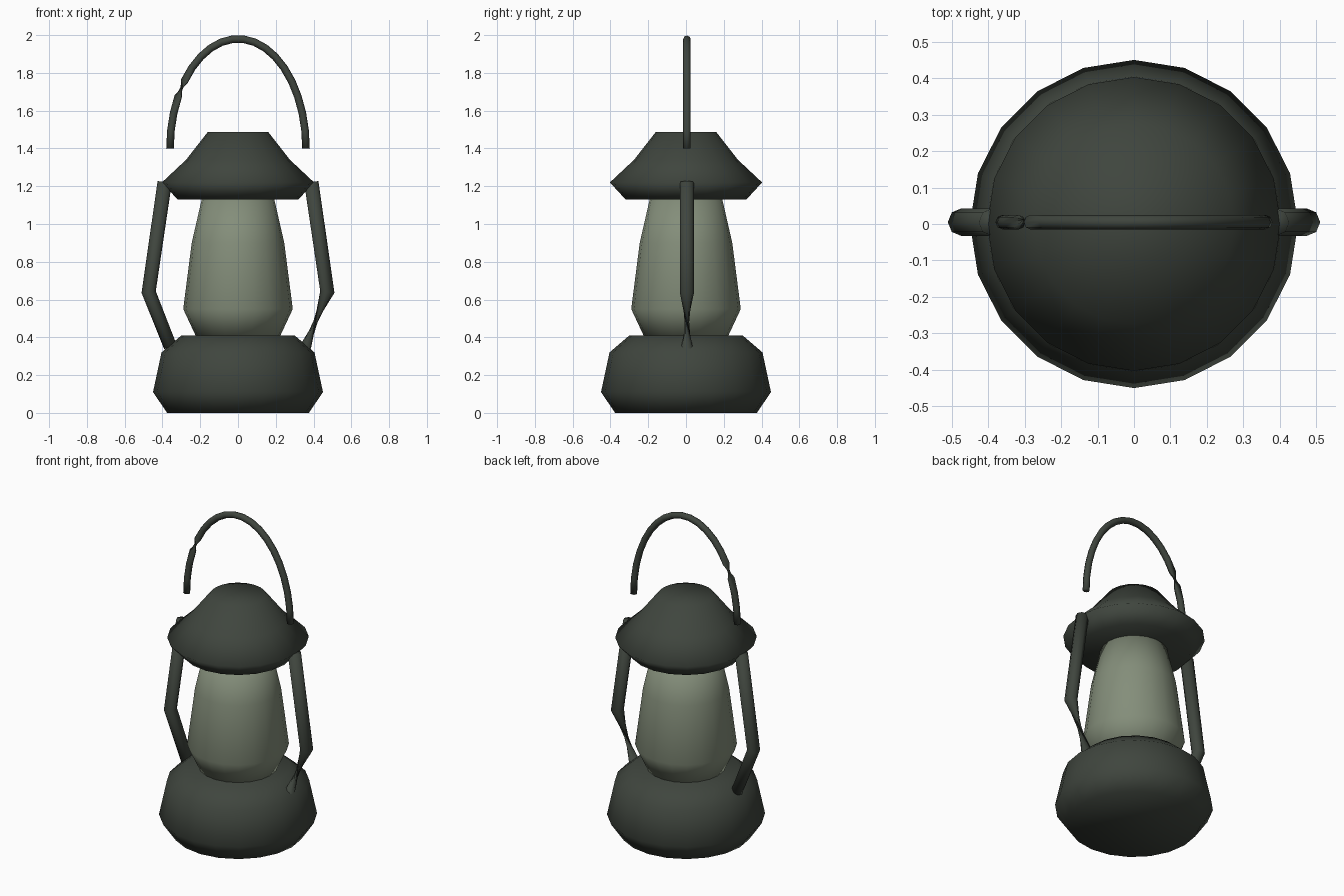
import bpy, bmesh, math
from mathutils import Vector

if "Cube" in bpy.data.objects:
    bpy.data.objects.remove(bpy.data.objects["Cube"], do_unlink=True)


def make_material(name, rgb):
    mat = bpy.data.materials.new(name)
    mat.use_nodes = True
    colour = (*rgb, 1.0)
    mat.diffuse_color = colour
    mat.node_tree.nodes["Principled BSDF"].inputs["Base Color"].default_value = colour
    return mat


metal = make_material("dark_green_metal", (0.05, 0.06, 0.048))
glass = make_material("pale_green_glass", (0.23, 0.27, 0.195))


def skin_rings(name, rings, mat):
    """Bridge a list of point rings, cap both ends and shade smooth."""
    bm = bmesh.new()
    loops = [[bm.verts.new(p) for p in ring] for ring in rings]
    count = len(loops[0])
    for low, high in zip(loops, loops[1:]):
        for i in range(count):
            j = (i + 1) % count
            bm.faces.new((low[i], low[j], high[j], high[i]))
    bm.faces.new(loops[0][::-1])
    bm.faces.new(loops[-1])
    bmesh.ops.recalc_face_normals(bm, faces=bm.faces[:])
    for face in bm.faces:
        face.smooth = True
    mesh = bpy.data.meshes.new(name)
    bm.to_mesh(mesh)
    bm.free()
    mesh.materials.append(mat)
    obj = bpy.data.objects.new(name, mesh)
    bpy.context.collection.objects.link(obj)
    return obj


def lathe(name, profile, mat, sides=20):
    angles = [math.tau * i / sides for i in range(sides)]
    rings = [[(r * math.cos(a), r * math.sin(a), z) for a in angles] for r, z in profile]
    return skin_rings(name, rings, mat)


def tube(name, path, radii, mat, twist_from, sides=8):
    """Tube along an xz path; rings from twist_from onward are half turned,
    which pinches the span before them."""
    points = [Vector((x, 0.005, z)) for x, z in path]
    side = Vector((0, 1, 0))
    rings = []
    for k, p in enumerate(points):
        before = (p - points[k - 1]).normalized() if k else Vector()
        after = (points[k + 1] - p).normalized() if k + 1 < len(points) else Vector()
        normal = (before + after).normalized().cross(side)
        turn = math.pi if k >= twist_from else 0
        angles = [math.tau * i / sides + turn for i in range(sides)]
        rings.append([p + radii[k] * (math.cos(a) * normal + math.sin(a) * side)
                      for a in angles])
    return skin_rings(name, rings, mat)


# Turned body parts
lathe("base", [(0.375, 0), (0.45, 0.11), (0.405, 0.32), (0.30, 0.41)], metal)
lathe("glass_globe", [(0.22, 0.40), (0.29, 0.55), (0.245, 0.90), (0.19, 1.14)], glass)
lathe("cap", [(0.32, 1.13), (0.403, 1.22), (0.275, 1.34), (0.16, 1.487)], metal)

# Side arms: the left one is pinched on its lower span
arm = [(0.388, 1.222), (0.473, 0.64), (0.358, 0.35)]
tube("left_arm", arm, [0.038, 0.038, 0.030], metal, twist_from=2)
tube("right_arm", [(-x, z) for x, z in arm], [0.038, 0.038, 0.035], metal, twist_from=9)

# Carrying handle, pinched near its right end
steps = 19
arc = [math.pi * i / steps for i in range(steps + 1)]
tube("handle", [(-0.36 * math.cos(a), 1.40 + 0.58 * math.sin(a)) for a in arc],
     [0.02] * len(arc), metal, twist_from=4)
